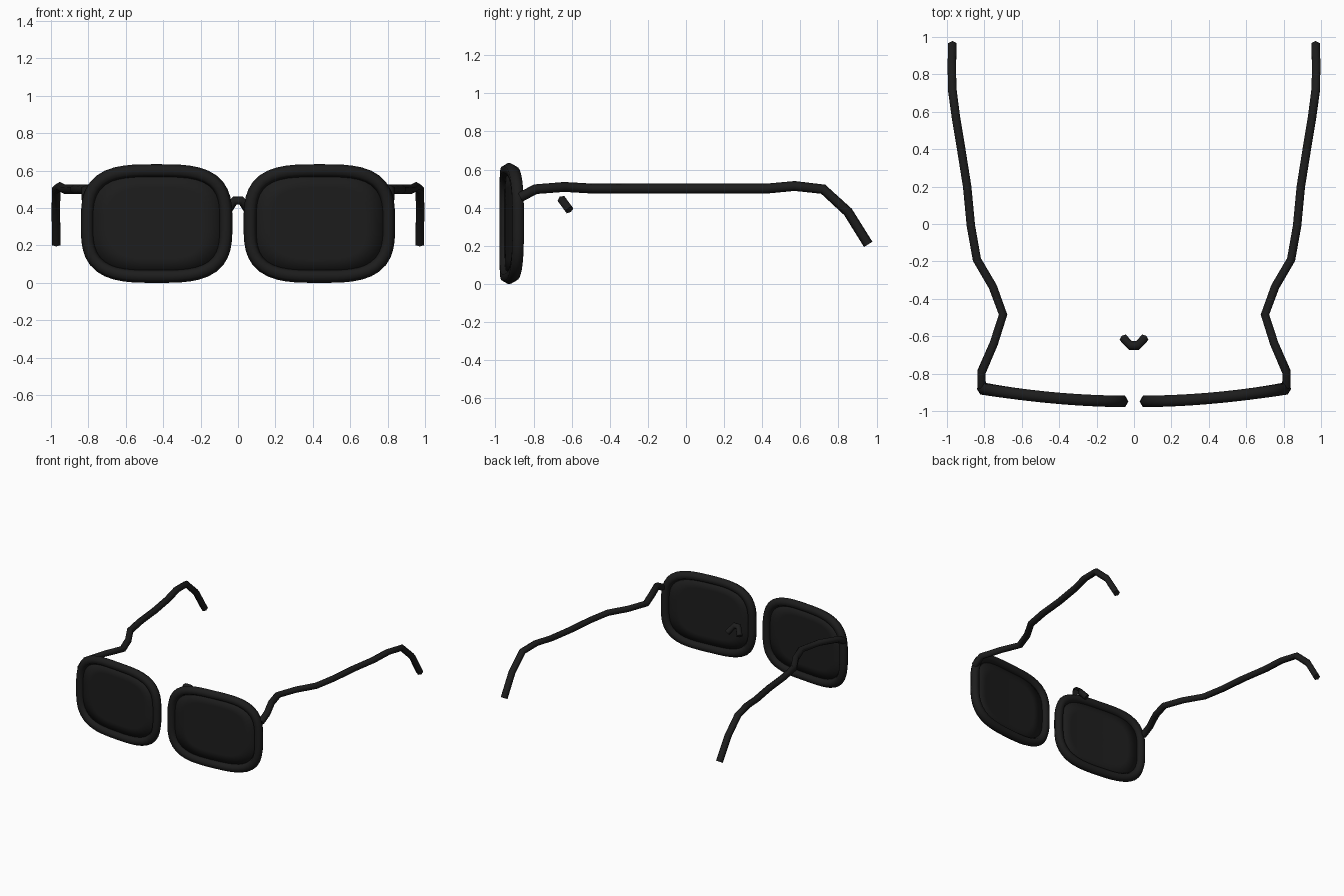
import bpy
import bmesh
from math import cos, sin, pi, radians
from mathutils import Vector

cube = bpy.data.objects.get("Cube")
if cube:
    bpy.data.objects.remove(cube, do_unlink=True)

# One near-black plastic for frame and lenses
black = bpy.data.materials.new("matte_black")
black.use_nodes = True
colour = (0.012, 0.012, 0.012, 1)
black.diffuse_color = colour
bsdf = next(n for n in black.node_tree.nodes if n.type == "BSDF_PRINCIPLED")
bsdf.inputs["Base Color"].default_value = colour

SIDES = 6
LENS_X, LENS_Z = 0.435, 0.317


def finish(name, bm):
    bmesh.ops.recalc_face_normals(bm, faces=bm.faces)
    mesh = bpy.data.meshes.new(name)
    bm.to_mesh(mesh)
    bm.free()
    mesh.materials.append(black)
    mesh.shade_smooth()
    mesh.set_sharp_from_angle(angle=radians(65))
    obj = bpy.data.objects.new(name, mesh)
    bpy.context.collection.objects.link(obj)
    return obj


def tube(name, points, ref, radius, closed=False):
    """Sweep a hexagon along points; one corner lies across ref."""
    bm = bmesh.new()
    pts = [Vector(p) for p in points]
    n = len(pts)
    rings = []
    for i, p in enumerate(pts):
        before = pts[i - 1] if closed or i else p
        after = pts[(i + 1) % n] if closed or i < n - 1 else p
        t = ((after - p).normalized() + (p - before).normalized()).normalized()
        u = t.cross(Vector(ref)).normalized()
        v = u.cross(t)
        rings.append([bm.verts.new(p + radius * (u * cos(a) + v * sin(a)))
                      for a in (2 * pi * k / SIDES for k in range(SIDES))])
    for i in range(n if closed else n - 1):
        a, b = rings[i], rings[(i + 1) % n]
        for k in range(SIDES):
            j = (k + 1) % SIDES
            bm.faces.new((a[k], a[j], b[j], b[k]))
    if not closed:
        bm.faces.new(rings[0])
        bm.faces.new(rings[-1])
    return finish(name, bm)


def front_point(side, x, z):
    """Point on the gently wrapped front of the frame."""
    return Vector((side * x, -0.949 + 0.105 * x * x, z))


def rounded_outline(side, half_w, half_h, count=56, power=3.3):
    out = []
    for i in range(count):
        a = 2 * pi * i / count
        r = (abs(cos(a)) ** power + abs(sin(a)) ** power) ** (-1 / power)
        out.append(front_point(side, LENS_X + half_w * r * cos(a),
                               LENS_Z + half_h * r * sin(a)))
    return out


def lens(name, side):
    bm = bmesh.new()
    centre = bm.verts.new(front_point(side, LENS_X, LENS_Z))
    inner = None
    for s in (0.25, 0.5, 0.75, 1):
        ring = [bm.verts.new(p) for p in rounded_outline(side, 0.34 * s, 0.253 * s)]
        for k in range(len(ring)):
            j = (k + 1) % len(ring)
            if inner:
                bm.faces.new((inner[k], ring[k], ring[j], inner[j]))
            else:
                bm.faces.new((centre, ring[k], ring[j]))
        inner = ring
    obj = finish(name, bm)
    thick = obj.modifiers.new("thickness", "SOLIDIFY")
    thick.thickness = 0.008
    thick.offset = 0


# Temple arm path for the +x side, hinge to ear tip
ARM = [(0.815, -0.87, 0.455), (0.815, -0.79, 0.497), (0.75, -0.64, 0.509),
       (0.70, -0.485, 0.5), (0.755, -0.335, 0.5), (0.84, -0.19, 0.5),
       (0.872, -0.01, 0.5), (0.892, 0.2, 0.5), (0.927, 0.42, 0.5),
       (0.952, 0.57, 0.514), (0.972, 0.72, 0.497), (0.974, 0.85, 0.378),
       (0.971, 0.956, 0.208)]

for label, side in (("left", 1), ("right", -1)):
    tube(label + "_rim", rounded_outline(side, 0.37, 0.282), (0, 1, 0), 0.035, True)
    lens(label + "_lens", side)
    tube(label + "_temple", [(side * x, y, z) for x, y, z in ARM], (1, 0, 0), 0.026)

# Small arched nose bridge, set behind the rims
tube("nose_bridge",
     [(-0.055, -0.612, 0.388), (-0.018, -0.65, 0.44),
      (0.018, -0.65, 0.44), (0.055, -0.612, 0.388)],
     (0, 0.81, 0.59), 0.025)
